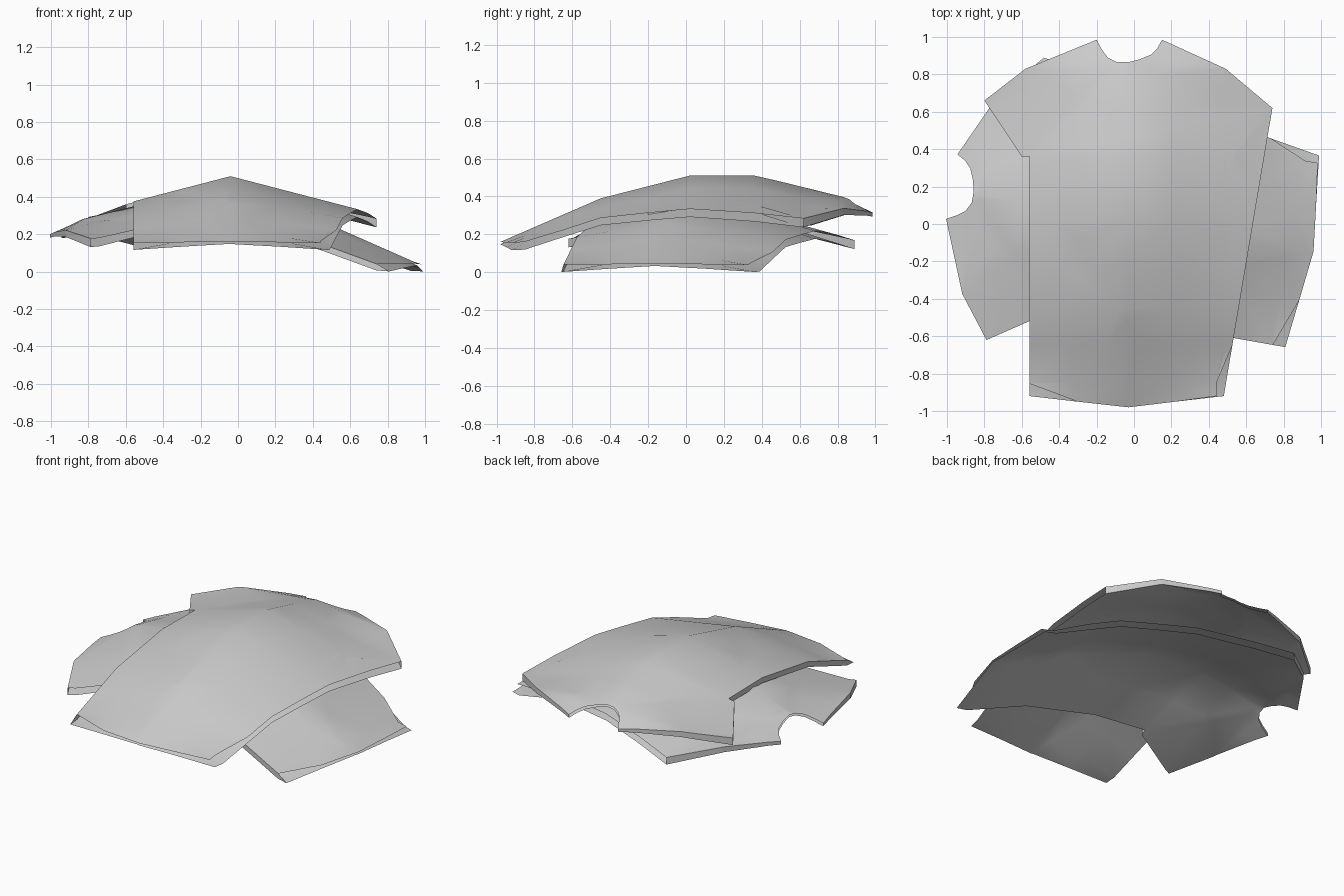
import bpy, bmesh, math

if "Cube" in bpy.data.objects:
    bpy.data.objects.remove(bpy.data.objects["Cube"])

# Flat shirt outline, counter-clockwise from the left hem corner
OUTLINE = [(-.56, -.92), (-.30, -.95), (-.03, -.98), (.22, -.95), (.48, -.92),
           (.48, .36), (.53, .36), (.74, .62), (.49, .83), (.15, .985),
           (.125, .94), (.09, .905), (.03, .88), (-.03, .865), (-.09, .865),
           (-.14, .89), (-.17, .93), (-.20, .985),
           (-.58, .83), (-.80, .66), (-.60, .36), (-.56, .36)]

# Draping along the length: height of the ridge, and how far the sides drop
RIDGE = [(-.98, .16), (-.45, .39), (.02, .51), (.37, .51), (.84, .395), (.985, .325)]
DROP = [(-.98, .03), (-.92, .035), (-.85, .06), (-.45, .09), (.02, .135), (.37, .14),
        (.62, .11), (.83, .06), (.985, .03)]


def lerp(table, v):
    for (a, p), (b, q) in zip(table, table[1:]):
        if v <= b:
            return p + (q - p) * max(0, (v - a) / (b - a))
    return table[-1][1]


def side(x):
    return abs(x + .04) / .52


def height(x, y):
    return lerp(RIDGE, y) - lerp(DROP, y) * side(x)


def is_open(e):
    """Hem, neck and cuffs stay open; the other edges are seams."""
    m = (e.verts[0].co + e.verts[1].co) / 2
    hem = m.y < -.919
    neck = m.y > .8 and -.201 < m.x < .151
    cuff = .361 < m.y < .66 and (m.x > .53 or m.x < -.6)
    return hem or neck or cuff


def shirt_mesh():
    bm = bmesh.new()
    bm.faces.new([bm.verts.new((x, y, 0)) for x, y in OUTLINE])
    bmesh.ops.triangulate(bm, faces=bm.faces[:])
    # fold lines
    cuts = [((x, 0, 0), (1, 0, 0)) for x in (-.56, -.3, -.04, .22, .48)]
    cuts += [((0, y, 0), (0, 1, 0)) for y in (-.85, -.65, -.45, -.2, .02, .2, .36, .62, .83)]
    for co, no in cuts:
        bmesh.ops.bisect_plane(bm, geom=bm.verts[:] + bm.edges[:] + bm.faces[:],
                               dist=1e-5, plane_co=co, plane_no=no)
    bmesh.ops.remove_doubles(bm, verts=bm.verts[:], dist=1e-4)
    front = bm.verts[:]
    seams = [e for e in bm.edges if e.is_boundary and not is_open(e)]
    # back layer
    res = bmesh.ops.duplicate(bm, geom=front + bm.edges[:] + bm.faces[:])
    pair = res["vert_map"]
    back = [pair[v] for v in front]
    for e in seams:
        a, b = e.verts
        bm.faces.new((a, b, pair[b], pair[a]))
    # front hem curls away from the corners
    for v in front:
        if v.co.x < -.55 and v.co.y < -.9:
            v.co.y = -.853
        elif v.co.x > .47 and v.co.y < -.7:
            v.co.x = .44
    for v in front:
        v.co.z = height(v.co.x, v.co.y)
    for v in back:
        v.co.z = height(v.co.x, v.co.y) - .012 - .023 * side(v.co.x)
    bmesh.ops.triangulate(bm, faces=bm.faces[:])
    bmesh.ops.recalc_face_normals(bm, faces=bm.faces[:])
    me = bpy.data.meshes.new("shirt")
    bm.to_mesh(me)
    bm.free()
    return me


def add_shirt(name, loc, turn):
    ob = bpy.data.objects.new(name, shirt_mesh())
    bpy.context.collection.objects.link(ob)
    ob.location = loc
    ob.rotation_euler.z = math.radians(turn)
    bpy.ops.object.select_all(action='DESELECT')
    ob.select_set(True)
    bpy.context.view_layer.objects.active = ob
    bpy.ops.object.shade_smooth_by_angle(angle=math.radians(40))


# Two crossed shirts, one draped over the other
add_shirt("upper_shirt", (0, 0, 0), 0)
add_shirt("lower_shirt", (0, .053, -.115), 80)
